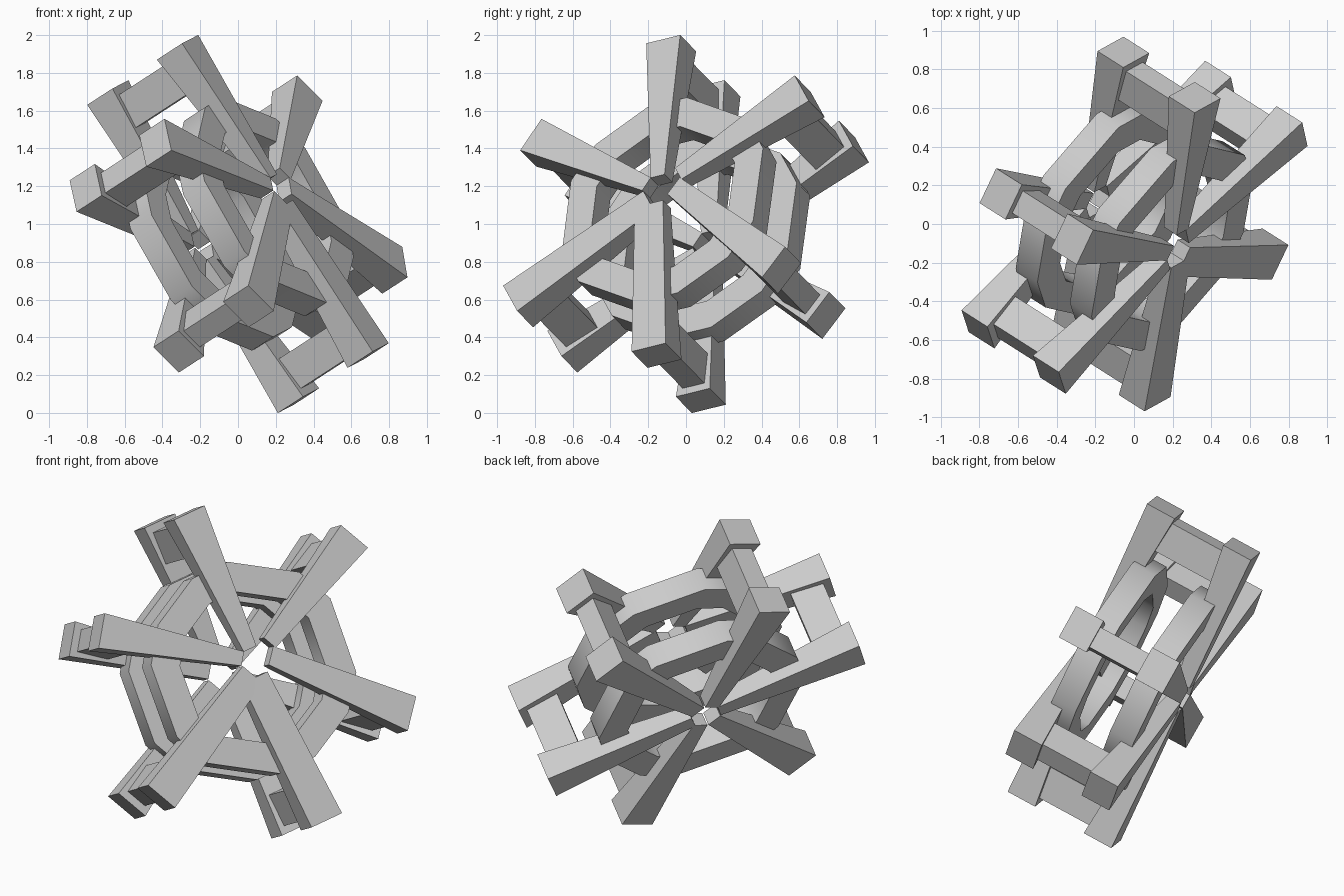
import bpy, bmesh
from math import cos, sin, radians
from mathutils import Vector, Matrix

if "Cube" in bpy.data.objects:
    bpy.data.objects.remove(bpy.data.objects["Cube"])

# Wheel frame: axle direction and the direction of the first spoke
N = Vector((0.74, -0.47, 0.48)).normalized()
U = Vector((-0.51, 0.091, 0.855))
U = (U - N * U.dot(N)).normalized()
V = N.cross(U)
WHEEL = Matrix((U, V, N)).transposed().to_4x4()
WHEEL.translation = (0, 0, 1)

HALF_GAP = 0.249      # each wheel's distance from the middle plane
TIP_R = 0.96
ANGLES = [3, 57, 120, 183, 233, 300]   # slightly uneven spokes
RIM_ANGLES = [3, 57, 120, 183, 236, 300]
# Front hub ends: (start radius, half width, sideways offset)
FRONT_HUB = [(0.08, 0.042, 0), (0.08, 0.042, 0), (0.07, 0.075, 0.03),
             (0.08, 0.085, -0.045), (0.08, 0.055, 0.06), (0.14, 0.045, 0)]
BACK_HUB = [(0.08, 0.045, 0)] * 6


def make(name, verts, faces):
    mesh = bpy.data.meshes.new(name)
    mesh.from_pydata(verts, [], faces)
    bm = bmesh.new()
    bm.from_mesh(mesh)
    bmesh.ops.recalc_face_normals(bm, faces=bm.faces)
    bm.to_mesh(mesh)
    bm.free()
    ob = bpy.data.objects.new(name, mesh)
    bpy.context.collection.objects.link(ob)
    ob.matrix_world = WHEEL
    return ob


def beam(name, angle, r0, r1, w0, w1, za, zb, shift=0.0, side=0.0):
    """Radial block; za / zb are the (low, high) axle positions at r0 / r1."""
    rot = Matrix.Rotation(radians(angle), 3, 'Z')
    verts = []
    for r, w, z, s, o in ((r0, w0, za, shift, side), (r1, w1, zb, 0, 0)):
        for y, h in ((-w, z[0]), (w, z[0]), (w, z[1]), (-w, z[1])):
            verts.append(rot @ Vector((r, y + o, h)) + Vector((s, 0, 0)))
    faces = [(0, 1, 2, 3), (4, 5, 6, 7)]
    faces += [(i, (i + 1) % 4, (i + 1) % 4 + 4, i + 4) for i in range(4)]
    return make(name, verts, faces)


def rim(name, z, outer, inner, half_w):
    """Twelve-sided ring: long sides between spokes, short sides at them."""
    angles = [radians(a + d) for a in RIM_ANGLES for d in (-11, 11)]
    verts = []
    for a in angles:
        for r, h in ((outer, -half_w), (outer, half_w), (inner, half_w), (inner, -half_w)):
            verts.append((r * cos(a), r * sin(a), z + h))
    n = len(angles)
    faces = []
    for i in range(n):
        a, b = 4 * i, 4 * ((i + 1) % n)
        for k in range(4):
            m = (k + 1) % 4
            faces.append((a + k, b + k, b + m, a + m))
    ob = make(name, verts, faces)
    bpy.ops.object.select_all(action='DESELECT')
    ob.select_set(True)
    bpy.context.view_layer.objects.active = ob
    bpy.ops.object.shade_smooth_by_angle(angle=radians(40))


# Two wheels: a rim set inward and six tapered spokes each
for side, label, shift, hubs in ((1, "front", 0.03, FRONT_HUB), (-1, "back", 0.01, BACK_HUB)):
    z = side * HALF_GAP
    rim(label + "_rim", z - side * 0.06, 0.62, 0.445, 0.076)
    zh = z + side * 0.04
    for i, (a, (r0, w0, off)) in enumerate(zip(ANGLES, hubs)):
        beam(f"{label}_spoke_{i + 1}", a, r0, TIP_R, w0, 0.102,
             (zh - 0.044, zh + 0.044), (z - 0.09, z + 0.09), shift, off)

# Cross bars joining the spoke tips of both wheels
for i, a in enumerate(ANGLES):
    beam(f"cross_bar_{i + 1}", a, 0.72, 0.915, 0.065, 0.065,
         (-HALF_GAP, HALF_GAP), (-HALF_GAP, HALF_GAP))
